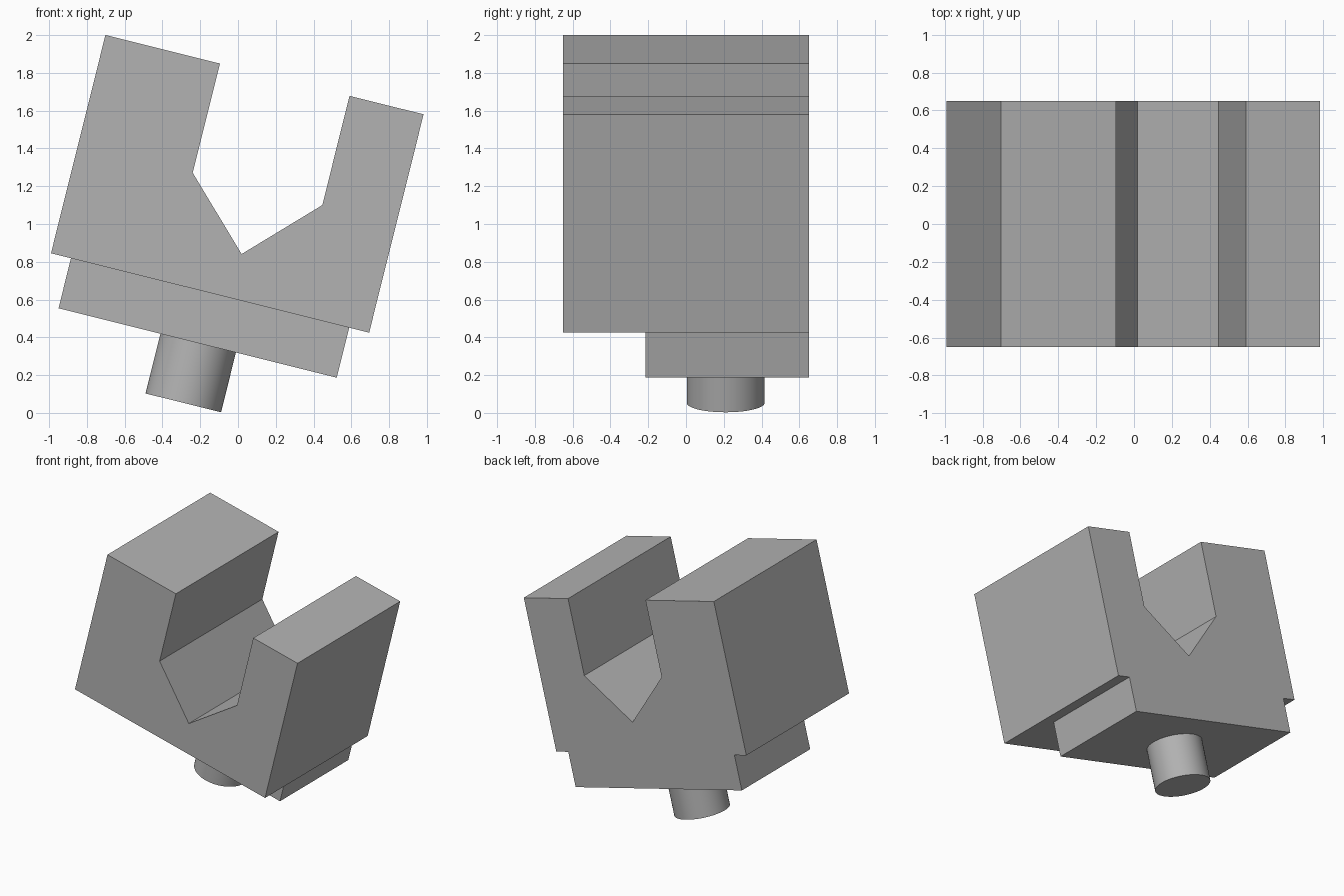
import bpy
import bmesh
from math import radians
from mathutils import Matrix, Vector

default = bpy.data.objects.get("Cube")
if default:
    bpy.data.objects.remove(default, do_unlink=True)

grey = bpy.data.materials.new("plain grey")
grey.use_nodes = True
colour = (0.45, 0.45, 0.45, 1)
grey.diffuse_color = colour
grey.node_tree.nodes["Principled BSDF"].inputs["Base Color"].default_value = colour

# The whole fixture leans sideways about the lower left corner of the cradle
LEAN = Matrix.Translation((-0.99, 0, 0.845)) @ Matrix.Rotation(radians(14), 4, "Y")
FRONT, BACK = -0.65, 0.65


def finish(name, bm):
    bm.transform(LEAN)
    bmesh.ops.recalc_face_normals(bm, faces=bm.faces)
    mesh = bpy.data.meshes.new(name)
    bm.to_mesh(mesh)
    bm.free()
    mesh.materials.append(grey)
    obj = bpy.data.objects.new(name, mesh)
    bpy.context.collection.objects.link(obj)
    return obj


def extrude_profile(name, points, y0, y1):
    bm = bmesh.new()
    face = bm.faces.new([bm.verts.new((x, y0, z)) for x, z in points])
    result = bmesh.ops.extrude_face_region(bm, geom=[face])
    verts = [v for v in result["geom"] if isinstance(v, bmesh.types.BMVert)]
    bmesh.ops.translate(bm, verts=verts, vec=Vector((0, y1 - y0, 0)))
    return finish(name, bm)


# Cradle with a V-bottomed slot between a thick and a thin arm
width, top, shoulder = 1.736, 1.191, 0.595
slot_left, slot_right = 0.625, 1.332
cradle = extrude_profile("cradle", [
    (0, 0), (width, 0), (width, top), (slot_right, top), (slot_right, shoulder),
    (0.98, 0.24), (slot_left, shoulder), (slot_left, top), (0, top)], FRONT, BACK)

# Narrower base, flush with the back; its top is buried in the cradle
left, right, bottom = 0.109, 1.627, -0.273
base = extrude_profile("base", [
    (left, bottom), (right, bottom), (right, 0.1), (left, 0.1)], -0.215, BACK)

# Fuse the base to the cradle so the shared back face is continuous
union = cradle.modifiers.new("fuse base", "BOOLEAN")
union.operation = "UNION"
union.solver = "EXACT"
union.object = base
bpy.context.view_layer.objects.active = cradle
bpy.ops.object.modifier_apply(modifier=union.name)
bpy.data.objects.remove(base, do_unlink=True)
bm = bmesh.new()
bm.from_mesh(cradle.data)
bmesh.ops.dissolve_limit(bm, angle_limit=radians(1), verts=bm.verts, edges=bm.edges)
bm.to_mesh(cradle.data)
bm.free()

# Round pin under the base
pin_bottom = -0.599
bm = bmesh.new()
bmesh.ops.create_cone(
    bm, cap_ends=True, segments=64, radius1=0.206, radius2=0.206,
    depth=bottom - pin_bottom,
    matrix=Matrix.Translation((0.871, 0.21, (bottom + pin_bottom) / 2)))
pin = finish("pin", bm)
bpy.ops.object.select_all(action="DESELECT")
pin.select_set(True)
bpy.context.view_layer.objects.active = pin
bpy.ops.object.shade_smooth_by_angle(angle=radians(30))
